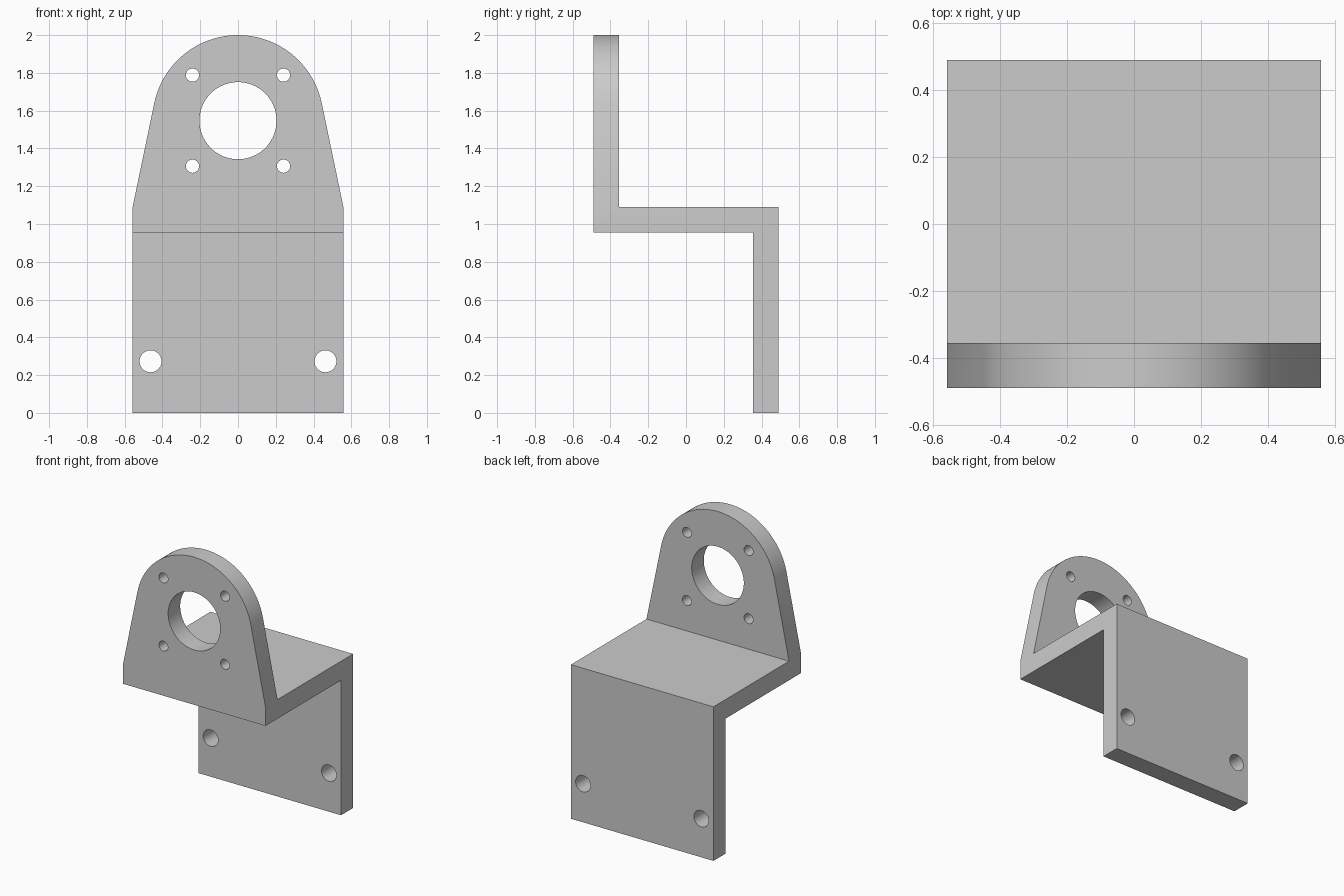
import bpy, bmesh
from math import radians, sin, cos, atan2, acos, hypot, pi
from mathutils import Matrix, Vector

if "Cube" in bpy.data.objects:
    bpy.data.objects.remove(bpy.data.objects["Cube"])

HALF_W, HALF_D, T = 0.558, 0.49, 0.135    # half width, half depth, plate thickness
SHELF_TOP = 1.09
BORE_Z, BORE_R = 1.547, 0.204
CAP_R = 2.0 - BORE_Z                      # rounded top is concentric with the bore


def make_object(name, bm):
    bmesh.ops.recalc_face_normals(bm, faces=bm.faces)
    mesh = bpy.data.meshes.new(name)
    bm.to_mesh(mesh)
    bm.free()
    obj = bpy.data.objects.new(name, mesh)
    bpy.context.collection.objects.link(obj)
    return obj


def prism(name, points, direction):
    """Extrude a closed outline of 3D points along a vector."""
    bm = bmesh.new()
    face = bm.faces.new([bm.verts.new(p) for p in points])
    new = bmesh.ops.extrude_face_region(bm, geom=[face])["geom"]
    verts = [v for v in new if isinstance(v, bmesh.types.BMVert)]
    bmesh.ops.translate(bm, verts=verts, vec=Vector(direction))
    return make_object(name, bm)


def boolean(target, cutter, operation):
    """Apply a boolean and remove its cutter."""
    mod = target.modifiers.new(operation.title(), 'BOOLEAN')
    mod.object, mod.operation, mod.solver = cutter, operation, 'EXACT'
    bpy.ops.object.select_all(action='DESELECT')
    bpy.context.view_layer.objects.active = target
    target.select_set(True)
    bpy.ops.object.modifier_apply(modifier=mod.name)
    bpy.data.objects.remove(cutter)


# Z-shaped side profile: front plate up, shelf, back plate down
profile = [(HALF_D, 0), (HALF_D, SHELF_TOP), (-HALF_D + T, SHELF_TOP), (-HALF_D + T, 2.2),
           (-HALF_D, 2.2), (-HALF_D, SHELF_TOP - T), (HALF_D - T, SHELF_TOP - T), (HALF_D - T, 0)]
bracket = prism("mounting_bracket", [(-0.8, y, z) for y, z in profile], (1.6, 0, 0))

# Front silhouette: straight sides, tapering tangentially into the round top
dx, dz = HALF_W, SHELF_TOP - BORE_Z
start = atan2(dz, dx) + acos(CAP_R / hypot(dx, dz))
STEPS = 64
outline = [(-HALF_W, -0.2), (HALF_W, -0.2), (HALF_W, SHELF_TOP)]
for i in range(STEPS + 1):
    a = start + (pi - 2 * start) * i / STEPS
    outline.append((CAP_R * cos(a), BORE_Z + CAP_R * sin(a)))
outline.append((-HALF_W, SHELF_TOP))
silhouette = prism("silhouette_cutter", [(x, -0.8, z) for x, z in outline], (0, 1.6, 0))
boolean(bracket, silhouette, 'INTERSECT')

# Bore, four small screw holes around it, two mounting holes in the back plate
holes = [(0, BORE_Z, BORE_R, 96)]
for side in (-1, 1):
    holes += [(side * 0.241, BORE_Z + s * 0.241, 0.035, 32) for s in (-1, 1)]
    holes.append((side * 0.463, 0.273, 0.058, 48))
bm = bmesh.new()
for x, z, r, segments in holes:
    bmesh.ops.create_cone(bm, cap_ends=True, segments=segments, radius1=r, radius2=r, depth=1.6,
                          matrix=Matrix.Translation((x, 0, z)) @ Matrix.Rotation(pi / 2, 4, 'X'))
boolean(bracket, make_object("hole_cutter", bm), 'DIFFERENCE')

bpy.ops.object.shade_smooth_by_angle(angle=radians(30))
